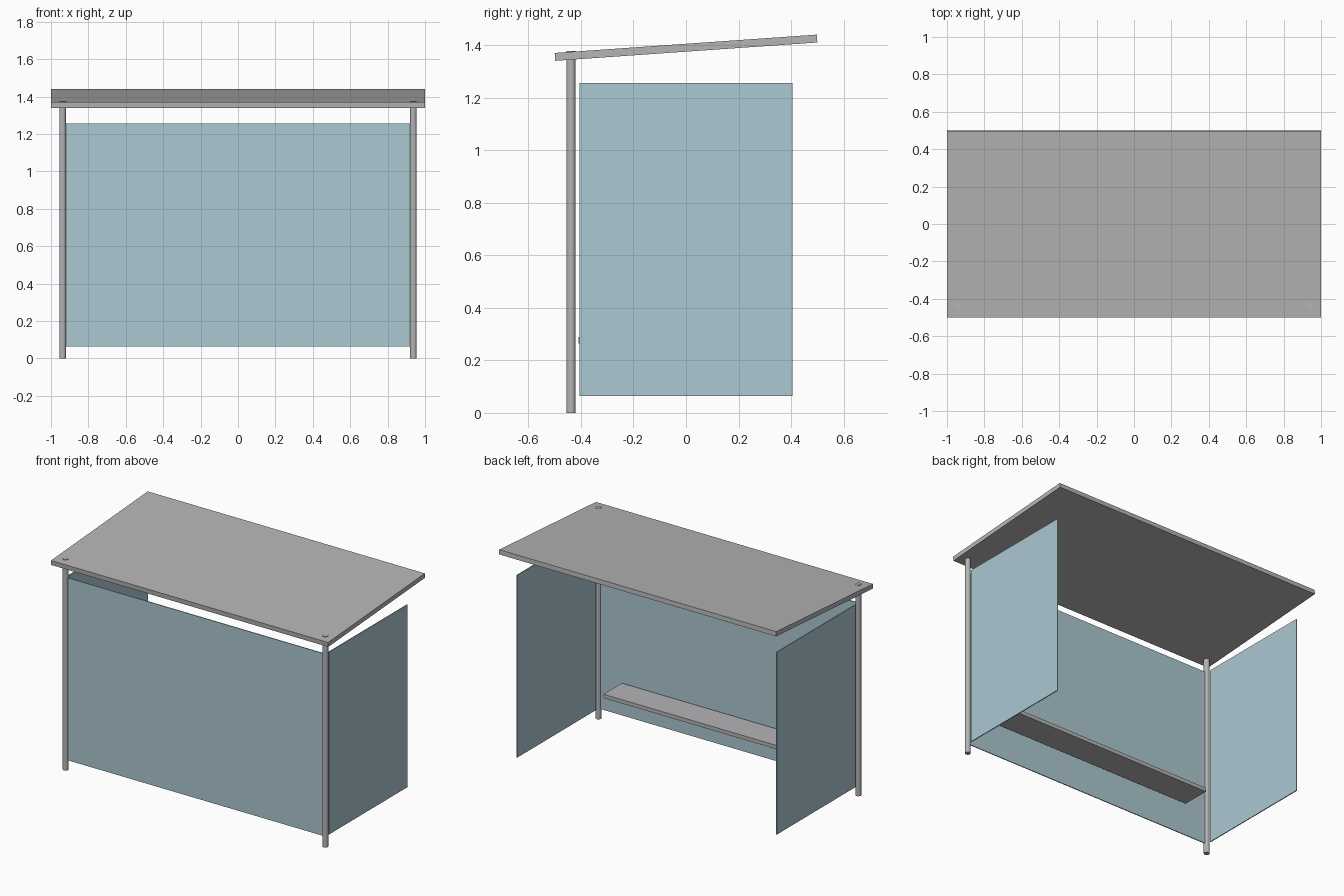
import bpy
from math import radians

cube = bpy.data.objects.get("Cube")
if cube:
    bpy.data.objects.remove(cube, do_unlink=True)


def material(name, colour):
    m = bpy.data.materials.new(name)
    m.use_nodes = True
    m.diffuse_color = colour
    m.node_tree.nodes["Principled BSDF"].inputs["Base Color"].default_value = colour
    return m


metal = material("grey metal", (0.46, 0.46, 0.47, 1))
glass = material("pale blue glass", (0.41, 0.58, 0.64, 1))


def box(name, centre, size, mat, tilt=0):
    bpy.ops.mesh.primitive_cube_add(size=1, location=centre)
    ob = bpy.context.object
    ob.name = name
    ob.scale = size
    bpy.ops.object.transform_apply(location=False, rotation=False, scale=True)
    ob.rotation_euler.x = radians(tilt)
    ob.data.materials.append(mat)
    return ob


POST_X, POST_Y, POST_TOP = 0.9375, -0.4375, 1.3775
PANE_Z, PANE_H, PANE_T = 0.66, 1.19, 0.006

# Sloping roof slab, rising towards the open side
box("roof", (0, 0, 1.39), (2, 1, 0.03), metal, tilt=4)

# Glass wall between the posts
box("front_pane", (0, POST_Y, PANE_Z), (1.845, PANE_T, PANE_H), glass)

# Bench inside the shelter
box("bench", (0, -0.315, 0.277), (1.5, 0.19, 0.025), metal)

# Posts and side panes, mirrored left and right
for side, sx in (("left", 1), ("right", -1)):
    bpy.ops.mesh.primitive_cylinder_add(
        vertices=24, radius=0.0178, depth=POST_TOP,
        location=(sx * POST_X, POST_Y, POST_TOP / 2))
    post = bpy.context.object
    post.name = side + "_post"
    post.data.materials.append(metal)
    bpy.ops.object.shade_smooth_by_angle(angle=radians(35))
    box(side + "_pane", (sx * POST_X, 0, PANE_Z), (PANE_T, 0.81, PANE_H), glass)
